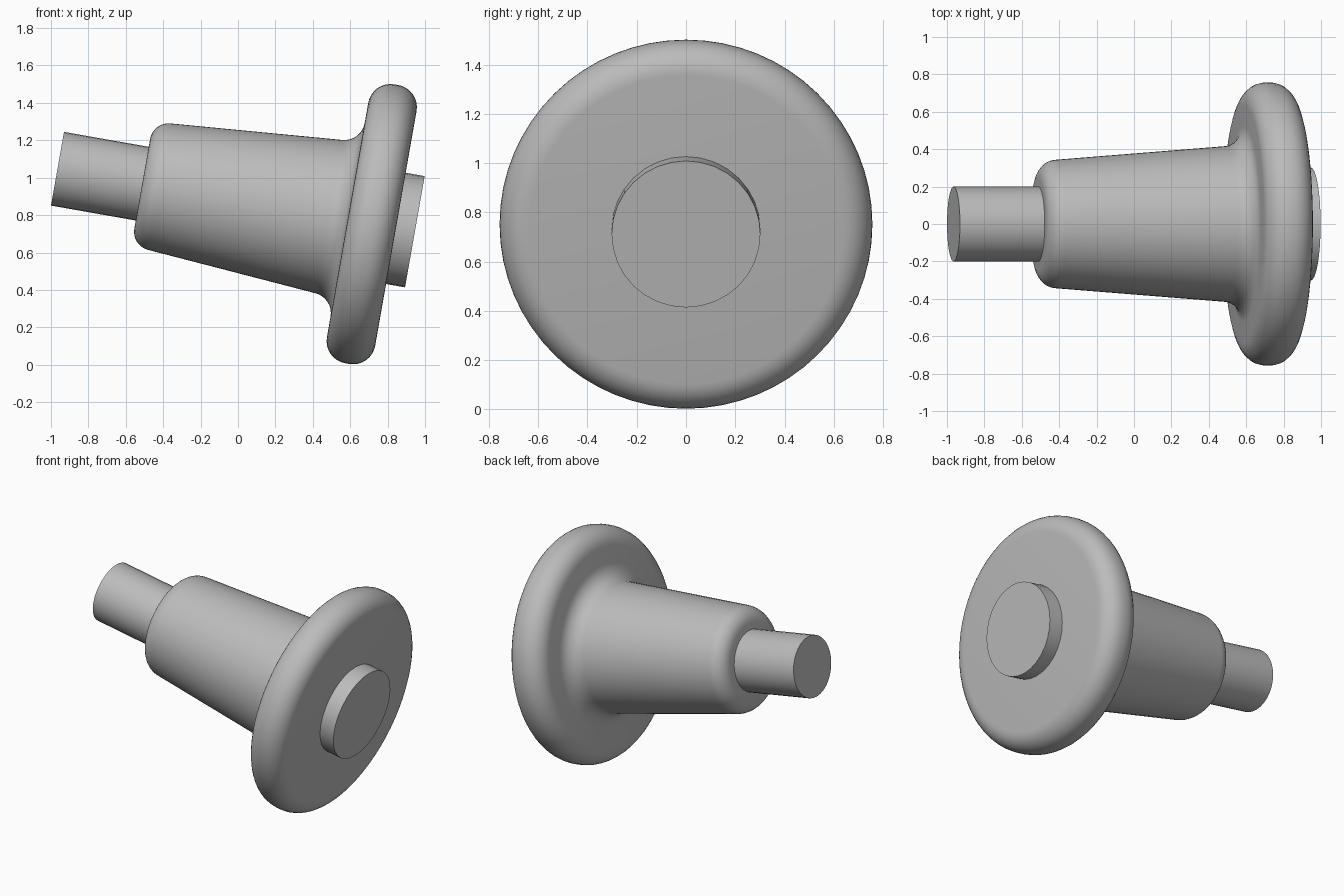
import bpy, bmesh, math
from mathutils import Vector, Matrix

cube = bpy.data.objects.get("Cube")
if cube:
    bpy.data.objects.remove(cube, do_unlink=True)

grey = bpy.data.materials.new("plain grey")
grey.use_nodes = True
COLOUR = (0.5, 0.5, 0.5, 1.0)
grey.diffuse_color = COLOUR
grey.node_tree.nodes["Principled BSDF"].inputs["Base Color"].default_value = COLOUR

# Shared tilted axle: local z runs from the shaft end to the cap end
AXLE = Matrix.Translation((-0.965, 0, 1.048)) @ Matrix.Rotation(math.radians(100), 4, 'Y')


def rounded(corners, steps=8):
    """Profile of (radius, along, fillet) corners with arcs put on the corners."""
    pts = [Vector(c[:2]) for c in corners]
    out = []
    for i, (p, c) in enumerate(zip(pts, corners)):
        r = c[2]
        if not r:
            out.append(p)
            continue
        a = (pts[i - 1] - p).normalized()
        b = (pts[i + 1] - p).normalized()
        half = a.angle(b) / 2
        centre = p + (a + b).normalized() * (r / math.sin(half))
        start = p + a * (r / math.tan(half)) - centre
        end = p + b * (r / math.tan(half)) - centre
        sweep = start.angle(end)
        for k in range(steps + 1):
            f = k / steps
            out.append(centre + (start * math.sin((1 - f) * sweep)
                                 + end * math.sin(f * sweep)) / math.sin(sweep))
    return out


def lathe(name, corners, sides):
    bm = bmesh.new()
    verts = [bm.verts.new((p.x, 0, p.y)) for p in rounded(corners)]
    edges = [bm.edges.new(pair) for pair in zip(verts, verts[1:])]
    bmesh.ops.spin(bm, geom=verts + edges, cent=(0, 0, 0), axis=(0, 0, 1),
                   angle=math.tau, steps=sides)
    bmesh.ops.remove_doubles(bm, verts=bm.verts, dist=1e-4)
    bmesh.ops.recalc_face_normals(bm, faces=bm.faces)
    mesh = bpy.data.meshes.new(name)
    bm.to_mesh(mesh)
    bm.free()
    mesh.materials.append(grey)
    obj = bpy.data.objects.new(name, mesh)
    obj.matrix_world = AXLE
    bpy.context.collection.objects.link(obj)
    bpy.ops.object.select_all(action='DESELECT')
    obj.select_set(True)
    bpy.context.view_layer.objects.active = obj
    bpy.ops.object.shade_smooth_by_angle(angle=math.radians(35))


# Narrow shaft
lathe("shaft", [(0, 0, 0), (0.2, 0, 0), (0.2, 0.5, 0), (0, 0.5, 0)], 32)

# Tapered hub blending into the round-rimmed flange
lathe("hub_and_flange", [(0, 0.46, 0), (0.336, 0.46, 0.1), (0.424, 1.575, 0.11),
                         (0.757, 1.575, 0.12), (0.757, 1.837, 0.12), (0, 1.837, 0)], 64)

# Round cap on the flange face
lathe("end_cap", [(0, 1.8, 0), (0.302, 1.8, 0), (0.302, 1.94, 0), (0, 1.94, 0)], 32)
